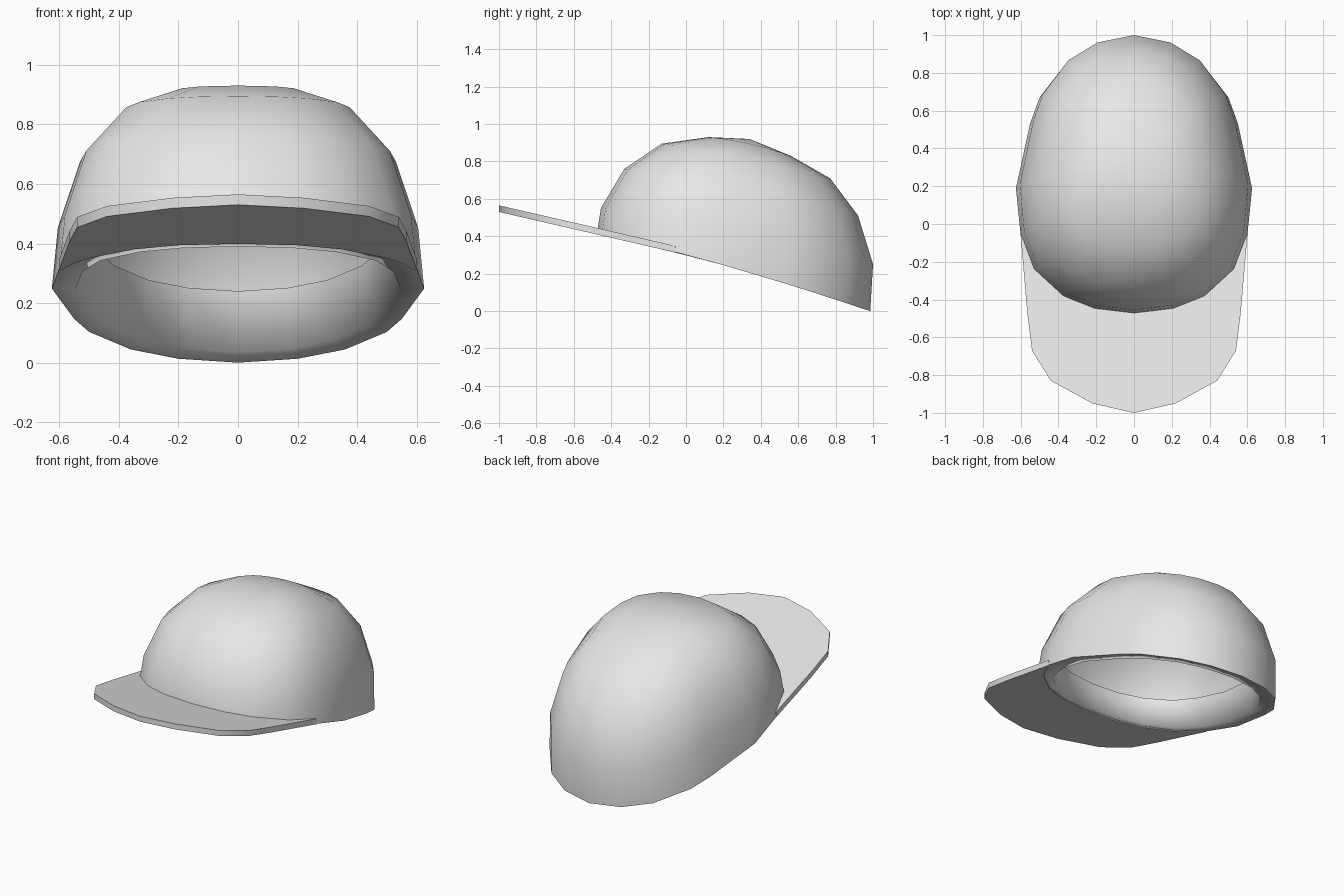
import bpy
import bmesh
import math

cube = bpy.data.objects.get("Cube")
if cube:
    bpy.data.objects.remove(cube, do_unlink=True)

grey = bpy.data.materials.new("light_grey")
grey.use_nodes = True
grey.diffuse_color = (0.8, 0.8, 0.8, 1)
grey.node_tree.nodes["Principled BSDF"].inputs["Base Color"].default_value = (0.8, 0.8, 0.8, 1)

# Half outline of the head opening: (share of half width, share of length from front)
HALF = [(0, 0), (0.336, 0.017), (0.6, 0.062), (0.85, 0.16), (0.96, 0.284),
        (1, 0.455), (0.88, 0.69), (0.8, 0.784), (0.576, 0.908), (0.32, 0.973), (0, 1)]
OUTLINE = HALF + [(-x, u) for x, u in HALF[-2:0:-1]]


def finish(bm, name, angle):
    bmesh.ops.recalc_face_normals(bm, faces=bm.faces)
    mesh = bpy.data.meshes.new(name)
    bm.to_mesh(mesh)
    bm.free()
    obj = bpy.data.objects.new(name, mesh)
    bpy.context.collection.objects.link(obj)
    mesh.materials.append(grey)
    bpy.ops.object.select_all(action="DESELECT")
    obj.select_set(True)
    bpy.context.view_layer.objects.active = obj
    bpy.ops.object.shade_smooth_by_angle(angle=math.radians(angle))
    return obj


def ring(bm, width, front, back, bulge=0.0):
    """Tilted outline running from a front (y, z) to a back (y, z)."""
    return [bm.verts.new((x * width,
                          front[0] + u * (back[0] - front[0]),
                          front[1] + u * (back[1] - front[1]) + bulge * math.sin(math.pi * u)))
            for x, u in OUTLINE]


def loft(bm, rings):
    for a, b in zip(rings, rings[1:]):
        n = len(a)
        for i in range(n):
            j = (i + 1) % n
            bm.faces.new((a[i], a[j], b[j], b[i]))


# Crown: tilted rings closing towards the top
bm = bmesh.new()
rings = [ring(bm, 0.625, (-0.475, 0.42), (0.985, 0.0), 0.02),
         ring(bm, 0.605, (-0.455, 0.55), (1.0, 0.25), 0.04),
         ring(bm, 0.53, (-0.33, 0.76), (0.92, 0.51), 0.03),
         ring(bm, 0.39, (-0.13, 0.895), (0.77, 0.71), 0.02),
         ring(bm, 0.22, (0.12, 0.93), (0.56, 0.83), 0.015)]
loft(bm, rings)
apex = bm.verts.new((0, 0.34, 0.92))
for i, v in enumerate(rings[-1]):
    bm.faces.new((v, rings[-1][(i + 1) % len(OUTLINE)], apex))
finish(bm, "crown", 60)

# Sweatband: rim folded under the crown and up inside it
bm = bmesh.new()
loft(bm, [ring(bm, 0.625, (-0.475, 0.42), (0.985, 0.0), 0.02),
          ring(bm, 0.545, (-0.39, 0.39), (0.89, 0.035), 0.02),
          ring(bm, 0.52, (-0.37, 0.55), (0.88, 0.24), 0.03)])
band = finish(bm, "sweatband", 120)
band.data.flip_normals()

# Brim: flat sloping plate between a front curve and the crown
OUTER = [(0, -1), (0.22, -0.95), (0.44, -0.83), (0.54, -0.67), (0.565, -0.47), (0.6, -0.06)]
INNER = [(0, -0.43), (0.2, -0.41), (0.35, -0.35), (0.49, -0.23), (0.55, -0.15), (0.59, -0.05)]


def plate_row(bm, half, lift):
    points = [(-x, y) for x, y in half[:0:-1]] + half
    return [bm.verts.new((x, y, 0.53 - 0.23 * (y + 1) + lift)) for x, y in points]


bm = bmesh.new()
rows = [plate_row(bm, half, lift) for half, lift in
        ((OUTER, 0), (OUTER, 0.035), (INNER, 0.035), (INNER, 0))]
for k in range(4):
    a, b = rows[k], rows[(k + 1) % 4]
    for i in range(len(a) - 1):
        bm.faces.new((a[i], a[i + 1], b[i + 1], b[i]))
for end in (0, -1):
    bm.faces.new([row[end] for row in rows])
finish(bm, "brim", 30)
